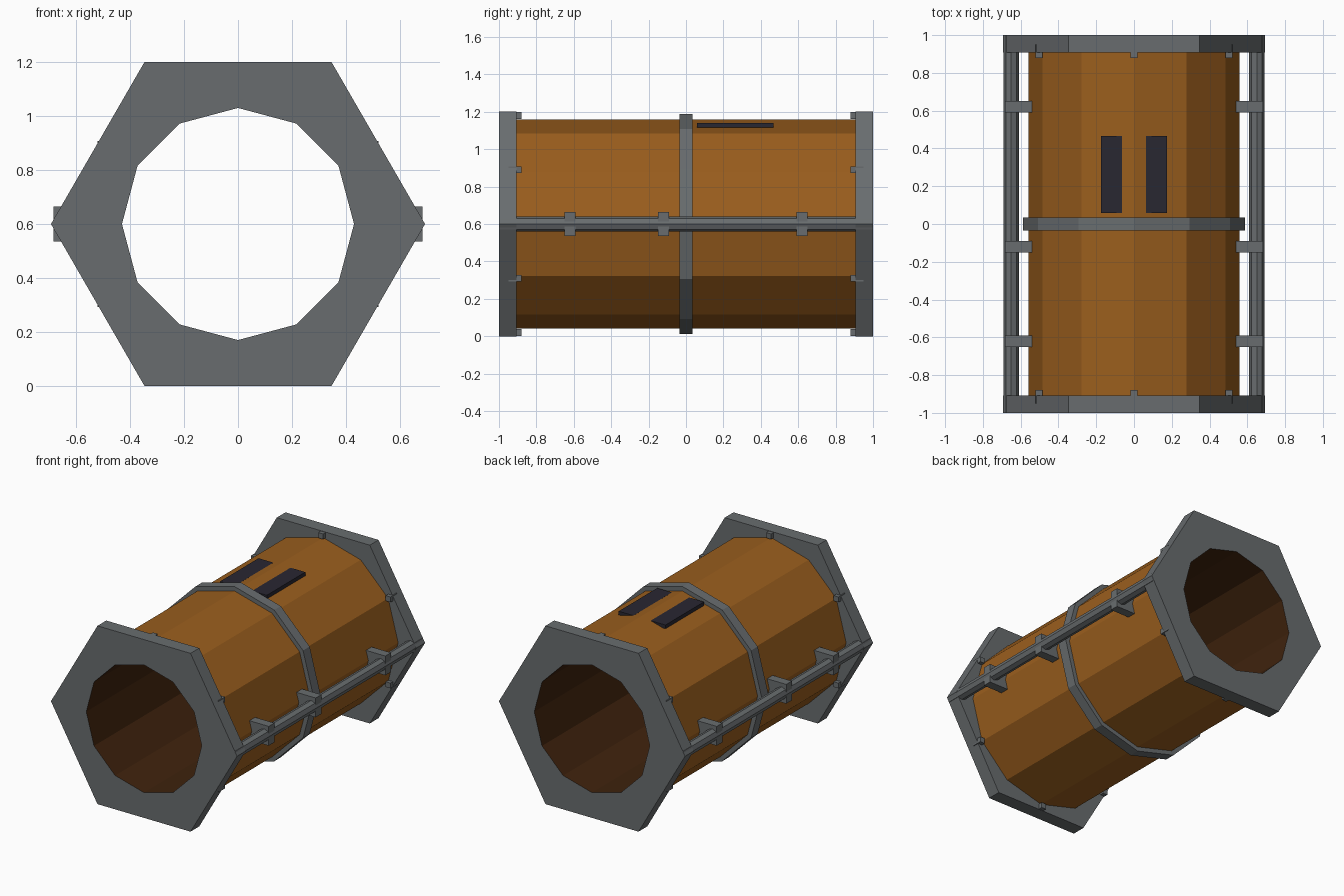
import bpy, bmesh, math

if "Cube" in bpy.data.objects:
    bpy.data.objects.remove(bpy.data.objects["Cube"])

CZ = 0.6  # height of the tube axis


def material(name, rgb):
    m = bpy.data.materials.new(name)
    m.diffuse_color = (*rgb, 1)
    m.use_nodes = True
    m.node_tree.nodes["Principled BSDF"].inputs["Base Color"].default_value = m.diffuse_color
    return m


STEEL = material("grey_steel", (0.14, 0.152, 0.158))
BROWN = material("rust_brown", (0.325, 0.112, 0.0125))
BORE = material("dark_brown_bore", (0.05, 0.0165, 0.004))
DARK = material("dark_plate", (0.022, 0.02, 0.031))


def finish(bm, name, *mats):
    mesh = bpy.data.meshes.new(name)
    bm.to_mesh(mesh)
    bm.free()
    for m in mats:
        mesh.materials.append(m)
    ob = bpy.data.objects.new(name, mesh)
    bpy.context.collection.objects.link(ob)
    return ob


def ring(name, profile, mats, hexagon=False, open_bore=False):
    """Sweep a closed (radius, y) profile in 12 steps about the tube axis.
    A second material, if given, colours the bore."""
    bm = bmesh.new()
    inner = min(r for r, _ in profile)
    loops = []
    for k in range(12):
        a = math.radians(30 * k)
        loop = []
        for r, y in profile:
            if hexagon and r > inner and k % 2:
                r *= math.cos(math.pi / 6)  # mid-side of the hexagon
            loop.append(bm.verts.new((r * math.cos(a), y, CZ + r * math.sin(a))))
        loops.append(loop)
    n = len(profile)
    bore = []
    for k in range(12):
        p, q = loops[k], loops[(k + 1) % 12]
        for i in range(n):
            j = (i + 1) % n
            f = bm.faces.new((p[i], p[j], q[j], q[i]))
            if profile[i][0] == inner and profile[j][0] == inner:
                f.material_index = len(mats) - 1
                bore.append(f)
    bmesh.ops.recalc_face_normals(bm, faces=bm.faces)
    if open_bore:
        bmesh.ops.delete(bm, geom=bore, context='FACES_ONLY')
    return finish(bm, name, *mats)


def rod(name, sides, r, x, z, y0, y1, mat):
    """Solid prism along y with a corner pointing along x."""
    bm = bmesh.new()
    ends = []
    for y in (y0, y1):
        ends.append([bm.verts.new((x + r * math.cos(2 * math.pi * k / sides), y,
                                   z + r * math.sin(2 * math.pi * k / sides)))
                     for k in range(sides)])
    bm.faces.new(ends[0])
    bm.faces.new(ends[1])
    for k in range(sides):
        j = (k + 1) % sides
        bm.faces.new((ends[0][k], ends[0][j], ends[1][j], ends[1][k]))
    bmesh.ops.recalc_face_normals(bm, faces=bm.faces)
    return finish(bm, name, mat)


def box(name, a, b, mat):
    """Axis-aligned box between two opposite corners."""
    bm = bmesh.new()
    bmesh.ops.create_cube(bm, size=1)
    for v in bm.verts:
        v.co = [(p + q) / 2 + c * abs(q - p) for p, q, c in zip(a, b, v.co)]
    return finish(bm, name, mat)


# Hollow barrel; its dark bore also lines the flange openings
ring("barrel", [(0.43, -1), (0.558, -0.95), (0.558, 0.95), (0.43, 1)], (BROWN, BORE))

# Middle band
ring("middle_band", [(0.54, -0.035), (0.588, -0.035), (0.588, 0.035), (0.54, 0.035)], (STEEL,))

for end, s in (("front", -1), ("back", 1)):
    # Hexagonal end flange
    ring(end + "_flange", [(0.43, s), (0.693, s), (0.693, s * 0.907), (0.43, s * 0.907)],
         (STEEL,), hexagon=True, open_bore=True)
    # Square bolts on the inner side of the flange
    for k in range(6):
        a = math.radians(30 + 60 * k)
        x, z = 0.58 * math.cos(a), CZ + 0.58 * math.sin(a)
        box(f"{end}_bolt_{k + 1}", (x - 0.018, s * 0.95, z - 0.018),
            (x + 0.018, s * 0.88, z + 0.018), STEEL)

for side, s in (("left", -1), ("right", 1)):
    # Side rail and its clamps
    rod(side + "_rail", 8, 0.04, s * 0.65, CZ, -0.999, 0.999, STEEL)
    for i, y in enumerate((-0.62, -0.12, 0.62)):
        box(f"{side}_clamp_{i + 1}", (s * 0.54, y - 0.03, CZ - 0.065),
            (s * 0.684, y + 0.03, CZ + 0.065), STEEL)
    # Dark plate on top
    box(side + "_top_plate", (s * 0.064, 0.058, 1.116), (s * 0.174, 0.467, 1.141), DARK)
